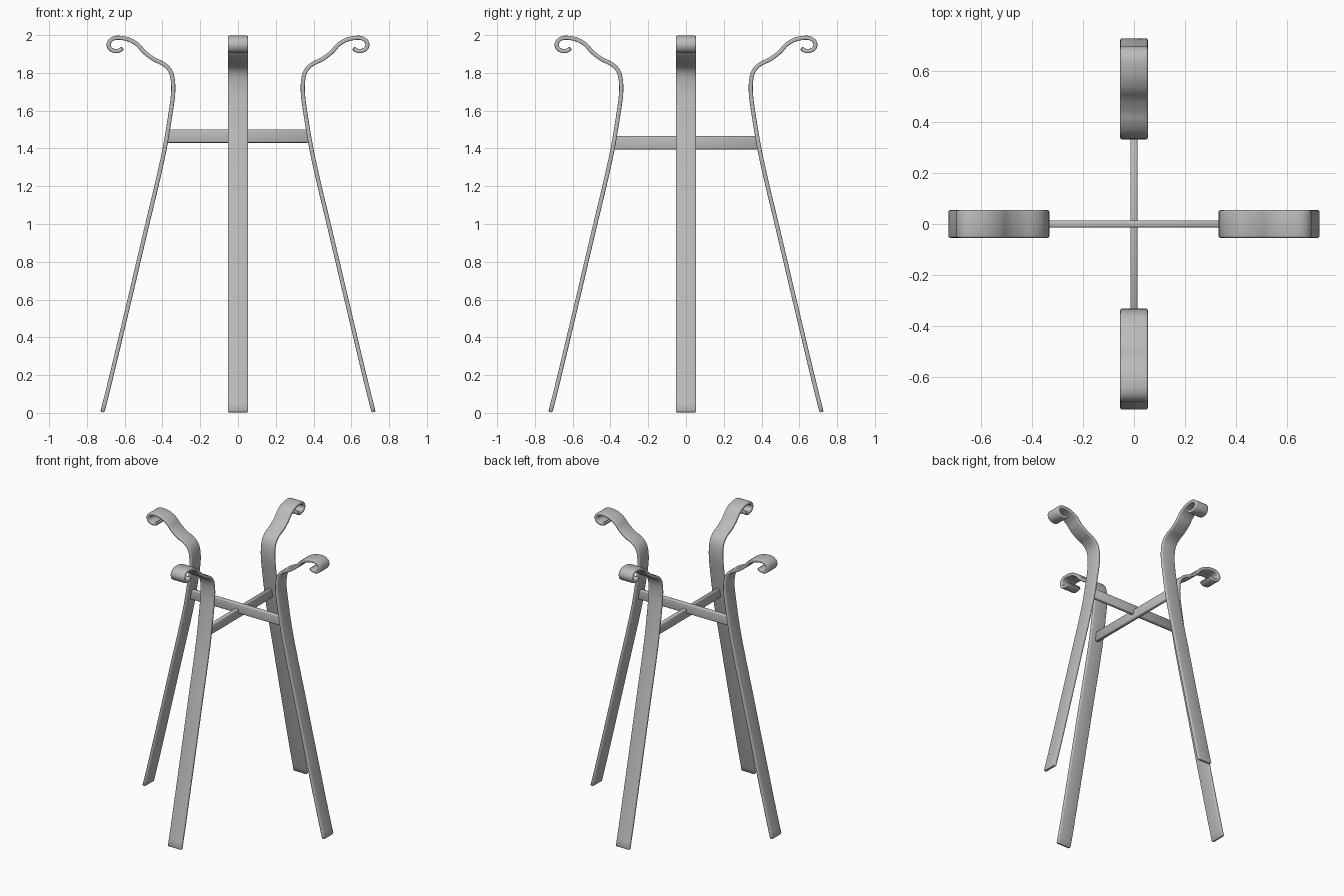
import bpy, bmesh, math
from mathutils import Vector, Matrix

if "Cube" in bpy.data.objects:
    bpy.data.objects.remove(bpy.data.objects["Cube"])

steel = bpy.data.materials.new("grey_steel")
steel.diffuse_color = (0.5, 0.5, 0.5, 1)
steel.use_nodes = True
steel.node_tree.nodes["Principled BSDF"].inputs["Base Color"].default_value = steel.diffuse_color

WIDTH, THICK = 0.108, 0.022
# Leg centreline as (distance from axis, height), foot to curled tip
PATH = [(0.718, 0.004), (0.669, 0.2), (0.574, 0.6), (0.48, 1.0), (0.432, 1.2),
        (0.388, 1.4), (0.355, 1.6), (0.343, 1.7), (0.347, 1.775), (0.365, 1.82),
        (0.4, 1.85), (0.445, 1.872), (0.495, 1.909), (0.53, 1.948), (0.57, 1.973),
        (0.61, 1.984), (0.65, 1.985), (0.676, 1.971), (0.685, 1.948), (0.674, 1.925),
        (0.65, 1.916), (0.627, 1.919), (0.61, 1.931)]


def smooth_path(pts, steps=4):
    """Catmull-Rom interpolation through the points."""
    p = [Vector(q) for q in pts]
    p = [2 * p[0] - p[1]] + p + [2 * p[-1] - p[-2]]
    out = []
    for a, b, c, d in zip(p, p[1:], p[2:], p[3:]):
        for i in range(steps):
            t = i / steps
            out.append(0.5 * (2 * b + (c - a) * t + (2 * a - 5 * b + 4 * c - d) * t * t
                              + (3 * b - a - 3 * c + d) * t ** 3))
    return out + [p[-2]]


def rounded_rect(w, h, r, n=3):
    """Rounded rectangle section, counter-clockwise."""
    out = []
    for k, (sx, sy) in enumerate([(1, 1), (-1, 1), (-1, -1), (1, -1)]):
        for i in range(n + 1):
            a = (k + i / n) * math.pi / 2
            out.append((sx * (w / 2 - r) + r * math.cos(a),
                        sy * (h / 2 - r) + r * math.sin(a)))
    return out


def finish(bm, name, angle):
    bmesh.ops.rotate(bm, verts=bm.verts, matrix=Matrix.Rotation(angle, 3, 'Z'))
    bmesh.ops.recalc_face_normals(bm, faces=bm.faces)
    mesh = bpy.data.meshes.new(name)
    bm.to_mesh(mesh)
    bm.free()
    mesh.materials.append(steel)
    obj = bpy.data.objects.new(name, mesh)
    bpy.context.collection.objects.link(obj)
    bpy.ops.object.select_all(action='DESELECT')
    obj.select_set(True)
    bpy.context.view_layer.objects.active = obj
    bpy.ops.object.shade_smooth_by_angle(angle=math.radians(40))


def sweep(name, path, w, h, r, angle):
    """Sweep a flat bar along a path in the XZ plane, with eased ends."""
    bm = bmesh.new()
    rings = []
    n = len(path)
    # Each station: point, tangent, end inset
    stations = []
    for i, p in enumerate(path):
        t = (path[min(i + 1, n - 1)] - path[max(i - 1, 0)]).normalized()
        if i == 0:
            stations += [(p, t, 0.005), (p + t * 0.006, t, 0)]
        elif i == n - 1:
            stations += [(p - t * 0.006, t, 0), (p, t, 0.005)]
        else:
            stations.append((p, t, 0))
    for p, t, inset in stations:
        ring = []
        for u, v in rounded_rect(w - 2 * inset, h - 2 * inset, max(r - inset, 0.002)):
            ring.append(bm.verts.new((p.x - t.y * v, u, p.y + t.x * v)))
        rings.append(ring)
    for a, b in zip(rings, rings[1:]):
        for i in range(len(a)):
            j = (i + 1) % len(a)
            bm.faces.new((a[i], a[j], b[j], b[i]))
    bm.faces.new(rings[0])
    bm.faces.new(rings[-1])
    finish(bm, name, angle)


# Four scrolled legs around the axis
curve = smooth_path(PATH)
for k, side in enumerate(("right", "back", "left", "front")):
    sweep(side + "_leg", curve, WIDTH, THICK, 0.007, k * math.pi / 2)

# Two crossing flat stretchers, one slightly lower
for name, z, half, angle in (("upper_crossbar", 1.465, 0.374, 0),
                             ("lower_crossbar", 1.43, 0.381, math.pi / 2)):
    line = [Vector((-half, z)), Vector((0, z)), Vector((half, z))]
    sweep(name, line, 0.028, 0.07, 0.008, angle)
